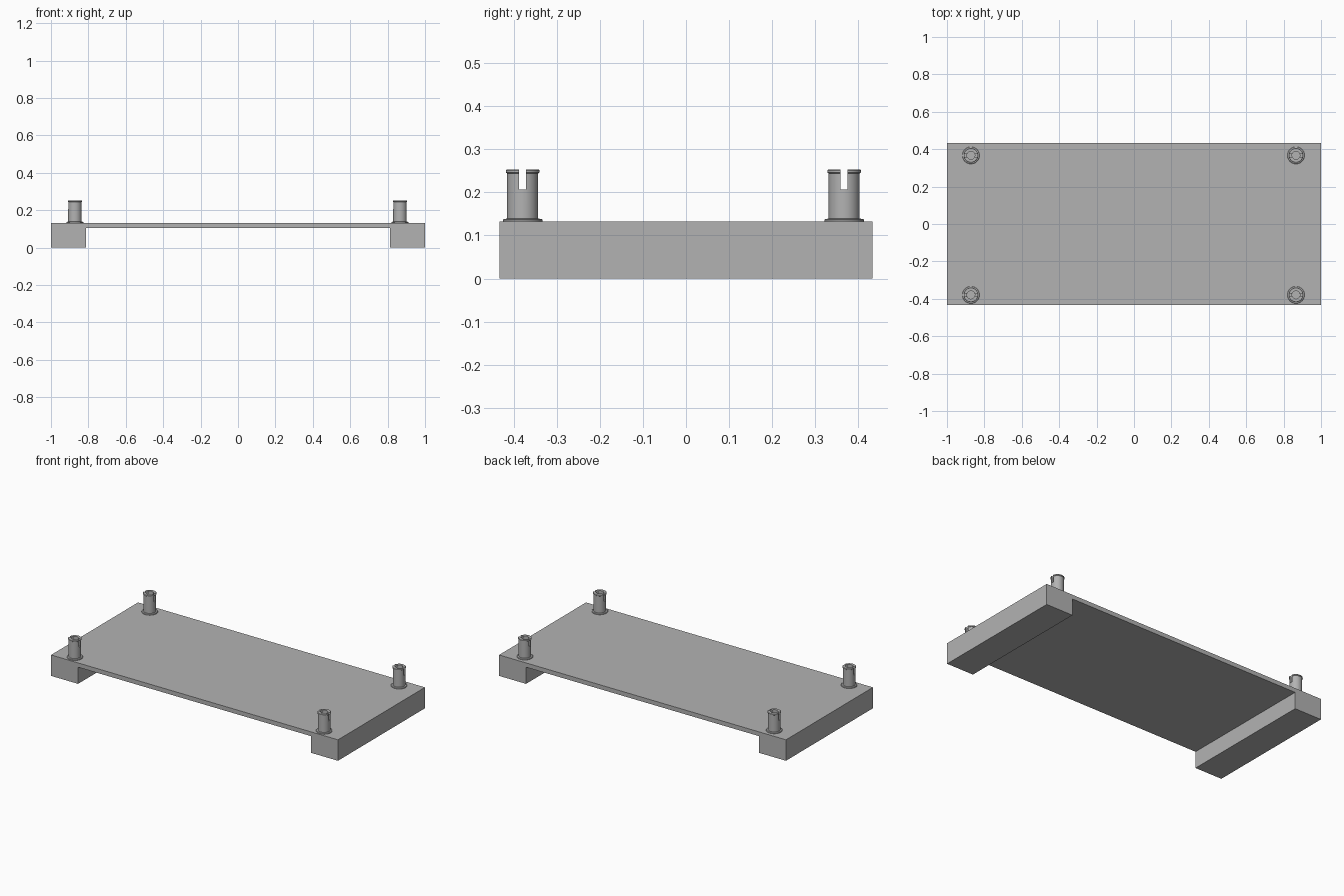
import bpy, bmesh, math
from mathutils import Matrix

if "Cube" in bpy.data.objects:
    bpy.data.objects.remove(bpy.data.objects["Cube"], do_unlink=True)

grey = bpy.data.materials.new("plain grey")
grey.use_nodes = True
grey.diffuse_color = (0.45, 0.45, 0.45, 1)
grey.node_tree.nodes["Principled BSDF"].inputs["Base Color"].default_value = grey.diffuse_color

TOP, UNDER = 0.132, 0.105
HALF_DEPTH, LEG_IN = 0.433, 0.812


def make_object(name, bm):
    bmesh.ops.recalc_face_normals(bm, faces=bm.faces)
    mesh = bpy.data.meshes.new(name)
    bm.to_mesh(mesh)
    bm.free()
    mesh.materials.append(grey)
    ob = bpy.data.objects.new(name, mesh)
    bpy.context.collection.objects.link(ob)
    return ob


# Platform with a foot at each end: one profile pushed through the depth
bm = bmesh.new()
half = [(LEG_IN, UNDER), (LEG_IN, 0), (1, 0), (1, TOP)]
profile = half + [(-x, z) for x, z in reversed(half)]
face = bm.faces.new([bm.verts.new((x, -HALF_DEPTH, z)) for x, z in profile])
swept = bmesh.ops.extrude_face_region(bm, geom=[face])["geom"]
bmesh.ops.translate(bm, vec=(0, 2 * HALF_DEPTH, 0),
                    verts=[v for v in swept if isinstance(v, bmesh.types.BMVert)])
make_object("platform", bm)

# Hollow peg with a base flange and a top lip, turned about z
SIDES = 48
bm = bmesh.new()
outline = [(0.046, -0.002), (0.046, 0.004), (0.044, 0.006), (0.036, 0.007),
           (0.036, 0.112), (0.039, 0.114), (0.039, 0.119), (0.037, 0.121),
           (0.021, 0.121), (0.021, -0.002)]
rings = []
for i in range(SIDES):
    a = 2 * math.pi * i / SIDES
    rings.append([bm.verts.new((r * math.cos(a), r * math.sin(a), z)) for r, z in outline])
for i in range(SIDES):
    here, after = rings[i], rings[(i + 1) % SIDES]
    for j in range(len(outline)):
        k = (j + 1) % len(outline)
        bm.faces.new((here[j], after[j], after[k], here[k]))
peg = make_object("peg_front_right", bm)

# Slot across the peg top
bm = bmesh.new()
bmesh.ops.create_cube(bm, size=1, matrix=Matrix.Translation((0, 0, 0.125))
                      @ Matrix.Diagonal((0.2, 0.016, 0.1, 1)))
cutter = make_object("slot_cutter", bm)
cutter.hide_render = True
cut = peg.modifiers.new("slot", "BOOLEAN")
cut.operation = "DIFFERENCE"
cut.solver = "EXACT"
cut.object = cutter
bpy.context.view_layer.update()
bpy.context.view_layer.objects.active = peg
peg.select_set(True)
bpy.ops.object.modifier_apply(modifier=cut.name)
bpy.data.objects.remove(cutter, do_unlink=True)
bpy.ops.object.shade_smooth_by_angle(angle=math.radians(30))

# One peg near each corner
X_RIGHT, X_LEFT, Y_FRONT, Y_BACK = -0.872, 0.866, -0.379, 0.367
peg.location = (X_RIGHT, Y_FRONT, TOP)
for name, x, y in (("peg_front_left", X_LEFT, Y_FRONT),
                   ("peg_back_right", X_RIGHT, Y_BACK),
                   ("peg_back_left", X_LEFT, Y_BACK)):
    copy = peg.copy()
    copy.name = name
    copy.location = (x, y, TOP)
    bpy.context.collection.objects.link(copy)
